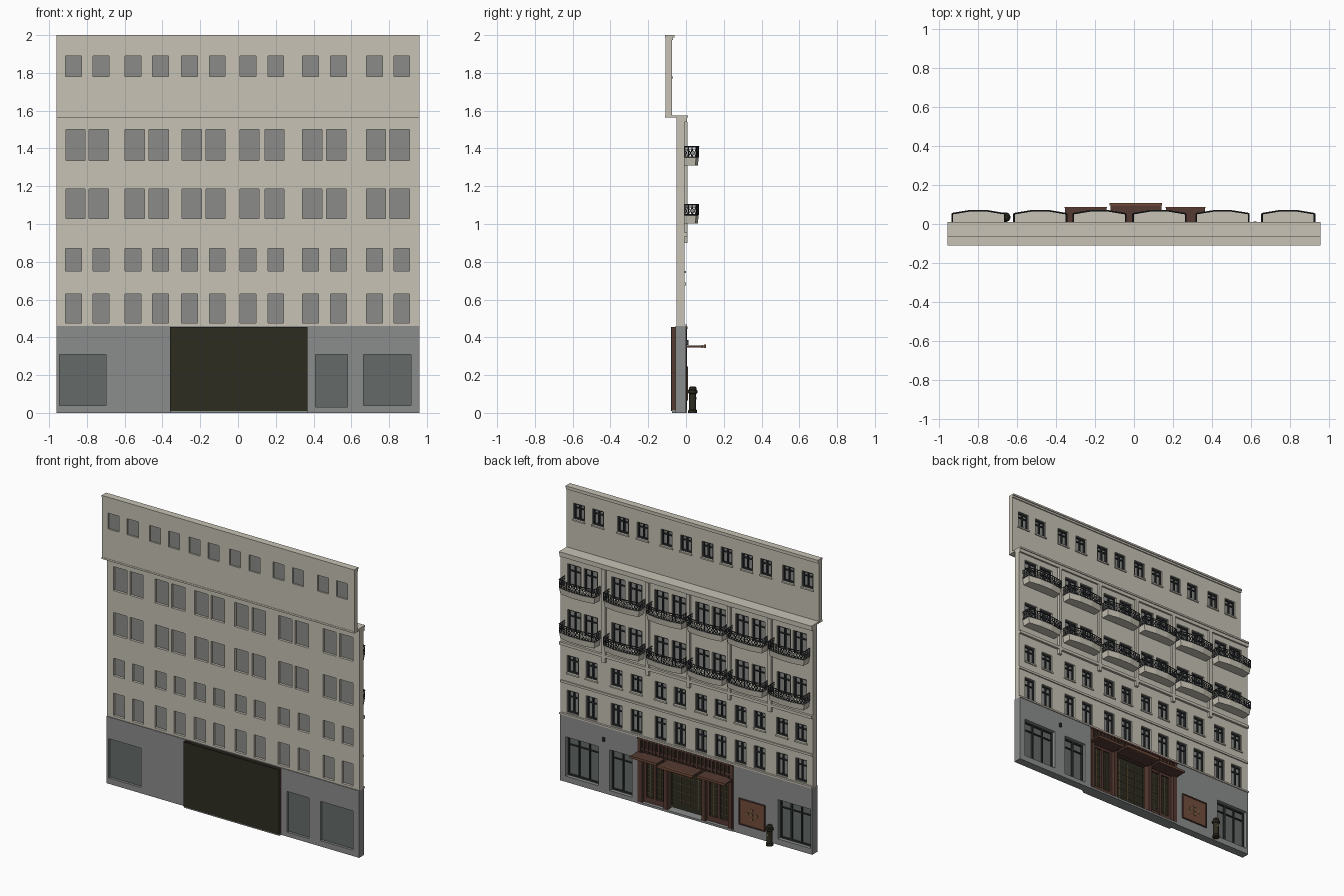
import bpy, bmesh
from mathutils import Vector, Matrix

cube = bpy.data.objects.get("Cube")
if cube:
    bpy.data.objects.remove(cube)


def material(name, r, g, b):
    m = bpy.data.materials.new(name)
    m.use_nodes = True
    m.diffuse_color = (r, g, b, 1)
    m.node_tree.nodes["Principled BSDF"].inputs["Base Color"].default_value = (r, g, b, 1)
    return m


STONE = material("cream stone", .57, .54, .46)
GREY = material("grey stone", .26, .265, .265)
GLASS = material("window glass", .26, .265, .25)
SHOP = material("shop glass", .13, .145, .14)
IRON = material("dark iron", .03, .033, .036)
BRONZE = material("dark bronze", .027, .025, .015)
WOOD = material("red brown wood", .09, .042, .032)
CANOPY = material("canopy brown", .17, .075, .045)
BRASS = material("aged brass", .2, .14, .06)


def finish(name, bm, mat):
    bmesh.ops.recalc_face_normals(bm, faces=bm.faces[:])
    me = bpy.data.meshes.new(name)
    bm.to_mesh(me)
    bm.free()
    me.materials.append(mat)
    ob = bpy.data.objects.new(name, me)
    bpy.context.collection.objects.link(ob)
    return ob


def add_box(bm, x0, x1, y0, y1, z0, z1):
    m = Matrix.Translation(((x0 + x1) / 2, (y0 + y1) / 2, (z0 + z1) / 2))
    bmesh.ops.create_cube(bm, size=1, matrix=m @ Matrix.Diagonal((x1 - x0, y1 - y0, z1 - z0, 1)))


def boxes(name, mat, items):
    bm = bmesh.new()
    for b in items:
        add_box(bm, *b)
    return finish(name, bm, mat)


def add_bar(bm, p, q, r):
    p, q = Vector(p), Vector(q)
    d = q - p
    rot = d.to_track_quat('Z', 'Y').to_matrix().to_4x4()
    bmesh.ops.create_cone(bm, cap_ends=True, segments=4, radius1=r, radius2=r, depth=d.length,
                          matrix=Matrix.Translation((p + q) / 2) @ rot)


def wall(name, mat, x0, x1, z0, z1, y0, y1, holes):
    """Wall slab with rectangular openings (x0, x1, z0, z1)."""
    xs = sorted({x0, x1} | {v for h in holes for v in h[:2]})
    zs = sorted({z0, z1} | {v for h in holes for v in h[2:]})
    bm = bmesh.new()
    for a, b in zip(xs, xs[1:]):
        for c, d in zip(zs, zs[1:]):
            mx, mz = (a + b) / 2, (c + d) / 2
            if not any(h[0] < mx < h[1] and h[2] < mz < h[3] for h in holes):
                bm.faces.new([bm.verts.new((x, y0, z)) for x, z in ((a, c), (b, c), (b, d), (a, d))])
    bmesh.ops.remove_doubles(bm, verts=bm.verts[:], dist=1e-5)
    ext = bmesh.ops.extrude_face_region(bm, geom=bm.faces[:], use_keep_orig=True)
    moved = [v for v in ext["geom"] if isinstance(v, bmesh.types.BMVert)]
    bmesh.ops.translate(bm, verts=moved, vec=(0, y1 - y0, 0))
    return finish(name, bm, mat)


def glazing(name, mat, holes, y, parts, transom):
    """Panes with dark frames on the street side (+y)."""
    boxes(name + "_glass", mat, [(a, b, y - .003, y, c, d) for a, b, c, d in holes])
    t, bars = .009, []
    for a, b, c, d in holes:
        f = y + .011
        bars += [(a, b, y, f, c, c + t), (a, b, y, f, d - t, d)]
        for i in range(parts(b - a) + 1):
            x = a + t / 2 + (b - a - t) * i / parts(b - a)
            bars.append((x - t / 2, x + t / 2, y, f, c + t, d - t))
        zt = c + (d - c) * transom
        bars.append((a + t, b - t, y, f - .002, zt - .003, zt + .004))
    boxes(name + "_frames", IRON, bars)


# Window positions: narrow rows and the wide pairs behind the balconies
narrow_x = (-.87, -.725, -.555, -.41, -.256, -.11, .053, .2, .383, .533, .723, .867)
wide_x = (-.86, -.737, -.546, -.42, -.245, -.119, .061, .193, .393, .52, .731, .857)


def row(xs, w, z0, z1):
    return [(x - w / 2, x + w / 2, z0, z1) for x in xs]


mid_holes = (row(narrow_x, .084, .475, .63) + row(narrow_x, .084, .75, .87)
             + row(wide_x, .102, 1.03, 1.185) + row(wide_x, .102, 1.335, 1.5))
top_holes = row(narrow_x, .084, 1.78, 1.89)
shop_holes = [(-.945, -.7, .04, .31), (.41, .58, .03, .31), (.665, .915, .04, .31)]
door = (-.36, .367, 0, .455)
W = .96

# Walls and glazing
wall("middle_wall", STONE, -W, W, .46, 1.565, -.05, -.008, mid_holes)
wall("attic_wall", STONE, -W, W, 1.575, 1.99, -.108, -.075, top_holes)
wall("ground_floor_wall", GREY, -W, W, 0, .46, -.055, 0, shop_holes + [door])
glazing("middle_window", GLASS, mid_holes, -.03, lambda w: 2, .7)
glazing("attic_window", GLASS, top_holes, -.095, lambda w: 2, .7)
glazing("shop_window", SHOP, shop_holes, -.035, lambda w: 3 if w > .2 else 2, .78)

# Ledges, cornices and window sills
boxes("ledges", STONE, [
    (-W, W, -.11, .01, 1.563, 1.575), (-W, W, -.008, .004, 1.54, 1.563),
    (-W, W, -.11, -.062, 1.988, 2), (-W, W, -.075, -.068, 1.975, 1.988),
    (-W, W, -.008, .008, .935, .955), (-W, W, -.008, 0, .675, .69),
    (-W, W, -.008, .006, .457, .468)])
boxes("window_sills", STONE, [(a - .006, b + .006, -.008, -.001, c - .01, c)
                              for a, b, c, d in mid_holes[12:24]])
boxes("attic_sills", STONE, [(a - .006, b + .006, -.075, -.068, c - .01, c) for a, b, c, d in top_holes])
boxes("pilasters", STONE, [(x - .012, x + .012, -.008, .009, .9, 1.54)
                           for x in (-.64, -.33, -.022, .29, .623)])

# Balconies with bowed slabs and iron railings
outline = [(-.135, -.008), (-.135, .053), (-.05, .067), (.05, .067), (.135, .053), (.135, -.008)]
slabs, rails = bmesh.new(), bmesh.new()
for cx in (-.8, -.482, -.178, .13, .455, .793):
    for z in (1.003, 1.309):
        low = [slabs.verts.new((cx + x * .95, y * .93, z)) for x, y in outline]
        high = [slabs.verts.new((cx + x, y, z + .042)) for x, y in outline]
        slabs.faces.new(low)
        slabs.faces.new(high)
        n = len(outline)
        for i in range(n):
            j = (i + 1) % n
            slabs.faces.new((low[i], low[j], high[j], high[i]))
        z0, z1 = z + .046, z + .1
        for (ax, ay), (bx, by) in zip(outline, outline[1:]):
            a, b = Vector((cx + ax, ay, 0)), Vector((cx + bx, by, 0))
            for h, r in ((z0, .003), (z1 - .013, .002), (z1, .004)):
                add_bar(rails, a + Vector((0, 0, h)), b + Vector((0, 0, h)), r)
            count = max(2, round((b - a).length / .02))
            for i in range(count):
                p, q = a.lerp(b, i / count), a.lerp(b, (i + 1) / count)
                lo, hi = Vector((0, 0, z0)), Vector((0, 0, z1 - .013))
                add_bar(rails, p + lo, p + Vector((0, 0, z1)), .0025)
                add_bar(rails, p + lo, q + hi, .002)
                add_bar(rails, p + hi, q + lo, .002)
finish("balcony_slabs", slabs, STONE)
finish("balcony_railings", rails, IRON)

# Entrance recess: back panel, side returns, step and posts
boxes("entrance_back_panel", BRONZE, [(-.36, .367, -.08, -.074, .01, .455)])
boxes("entrance_returns", WOOD, [(-.36, -.35, -.074, .003, .01, .455), (.357, .367, -.074, .003, .01, .455),
                                 (-.35, .357, -.074, 0, .375, .39)])
boxes("entrance_step", GREY, [(-.36, .367, -.074, .004, 0, .014)])
posts = (-.338, -.135, .155, .345)
boxes("entrance_posts", WOOD, [(x - .013, x + .013, -.045, .006, .014, .36) for x in posts])

# Fascia with upright slats above the doors
boxes("fascia_panel", BRONZE, [(-.35, .357, -.02, -.004, .36, .455)])
slats = 25
boxes("fascia_slats", WOOD, [(x - .007, x + .007, -.004, .005, .362, .447)
                             for x in (-.343 + .693 * i / (slats - 1) for i in range(slats))]
      + [(-.36, .367, -.004, .008, .445, .457)])

# Doors: dark leaves, wooden stiles and brass glazing bars
leaves, stiles, bars = [], [], []
for a, b, y, cols in ((-.325, -.148, -.03, 4), (-.122, .142, -.055, 4), (.168, .332, -.03, 4)):
    leaves.append((a, b, y - .006, y, .014, .36))
    if y > -.05:
        mid = (a + b) / 2
        stiles += [(x - .009, x + .009, y, y + .012, .014, .36) for x in (a + .009, mid, b - .009)]
        stiles += [(a, b, y, y + .011, .014, .05), (a, b, y, y + .011, .335, .36)]
    for i in range(1, cols):
        x = a + (b - a) * i / cols
        bars.append((x - .0015, x + .0015, y, y + .004, .05, .335))
    for k in range(5):
        z = .08 + k * .055
        bars.append((a, b, y, y + .004, z - .0015, z + .0015))
boxes("door_leaves", BRONZE, leaves)
boxes("door_stiles", WOOD, stiles)
boxes("door_glazing_bars", BRASS, bars)

# Canopies over the three bays
boxes("side_canopies", WOOD, [(-.355, -.142, -.01, .083, .346, .357), (.165, .365, -.01, .083, .346, .357)])
boxes("centre_canopy", WOOD, [(-.122, .142, -.01, .094, .346, .358)])
boxes("canopy_edges", CANOPY, [(-.125, .145, .094, .107, .343, .361),
                               (-.357, -.14, .083, .087, .344, .359), (.163, .367, .083, .087, .344, .359)])

# Framed wall panel with small brass studs
boxes("wall_panel", CANOPY, [(-.598, -.412, 0, .006, .072, .238)])
boxes("wall_panel_frame", WOOD, [(-.605, -.405, 0, .01, .065, .073), (-.605, -.405, 0, .01, .237, .245),
                                 (-.605, -.597, 0, .01, .073, .237), (-.413, -.405, 0, .01, .073, .237)])
boxes("wall_panel_studs", BRASS, [(-.505 + x - .008, -.505 + x + .008, .006, .009, .155 + z - .008, .155 + z + .008)
                                  for x, z in ((0, .03), (-.035, 0), (.035, 0), (0, -.03), (0, 0))])

# Small wall lamp
boxes("wall_lamp", IRON, [(.615, .63, 0, .014, .36, .385)])

# Street litter bin turned from a profile
profile = [(0, 0), (.024, 0), (.024, .012), (.019, .018), (.019, .1), (.025, .106),
           (.025, .118), (.02, .124), (.02, .134), (.012, .14), (0, .14)]
bm = bmesh.new()
verts = [bm.verts.new((r, 0, z)) for r, z in profile]
edges = [bm.edges.new(e) for e in zip(verts, verts[1:])]
bmesh.ops.spin(bm, geom=verts + edges, axis=(0, 0, 1), cent=(0, 0, 0), angle=6.283185, steps=16)
bmesh.ops.remove_doubles(bm, verts=bm.verts[:], dist=1e-5)
bmesh.ops.translate(bm, verts=bm.verts[:], vec=(-.66, .035, 0))
bin_ob = finish("litter_bin", bm, BRONZE)
bpy.context.view_layer.objects.active = bin_ob
bin_ob.select_set(True)
bpy.ops.object.shade_smooth_by_angle()
boxes("litter_bin_plate", BRASS, [(-.668, -.652, .05, .056, .07, .085)])
